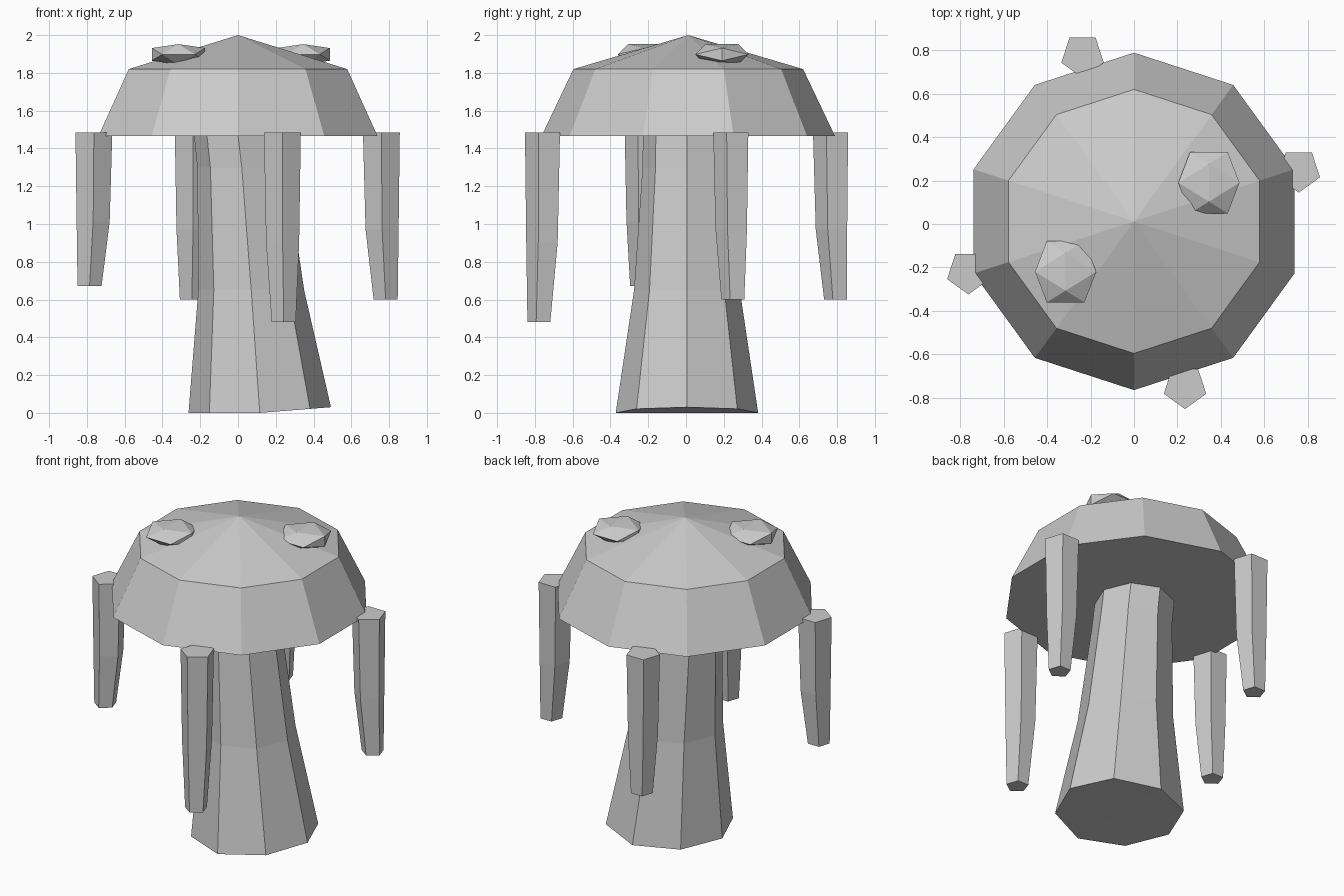
import bpy, bmesh
from math import cos, sin, pi, sqrt

default = bpy.data.objects.get("Cube")
if default:
    bpy.data.objects.remove(default)

GREY = (0.6, 0.6, 0.6, 1.0)
grey = bpy.data.materials.new("light_grey")
grey.use_nodes = True
grey.diffuse_color = GREY
grey.node_tree.nodes["Principled BSDF"].inputs["Base Color"].default_value = GREY


def finish(name, bm):
    bmesh.ops.recalc_face_normals(bm, faces=bm.faces)
    mesh = bpy.data.meshes.new(name)
    bm.to_mesh(mesh)
    bm.free()
    mesh.materials.append(grey)
    obj = bpy.data.objects.new(name, mesh)
    bpy.context.collection.objects.link(obj)
    return obj


def loft(name, sides, phase, rings, apex=None, foot_slope=0.0):
    """Skin rings given as (x, y, z, radius), bottom first; close both ends."""
    bm = bmesh.new()
    loops = []
    for i, (x, y, z, r) in enumerate(rings):
        loop = []
        for k in range(sides):
            a = phase + 2 * pi * k / sides
            lift = max(0, r * cos(a)) * foot_slope if i == 0 else 0
            loop.append(bm.verts.new((x + r * cos(a), y + r * sin(a), z + lift)))
        loops.append(loop)
    for low, high in zip(loops, loops[1:]):
        for k in range(sides):
            n = (k + 1) % sides
            bm.faces.new((low[k], low[n], high[n], high[k]))
    bottom = bm.faces.new(loops[0][::-1])
    if foot_slope:
        bmesh.ops.poke(bm, faces=[bottom])
        centre = bm.verts[:][-1]
        centre.co.z = rings[0][2]
    if apex:
        tip = bm.verts.new(apex)
        for k in range(sides):
            bm.faces.new((loops[-1][k], loops[-1][(k + 1) % sides], tip))
    else:
        bm.faces.new(loops[-1])
    return finish(name, bm)


def eye(name, x, y, z):
    """Flattened twenty-sided solid resting with an edge on top."""
    bm = bmesh.new()
    phi = (1 + sqrt(5)) / 2
    wide, flat = 0.087, 0.0335
    for a in (-1, 1):
        for b in (-phi, phi):
            for px, py, pz in ((0, a, b), (a, b, 0), (b, 0, a)):
                bm.verts.new((x + px * wide, y + py * wide, z + pz * flat))
    bmesh.ops.convex_hull(bm, input=bm.verts[:])
    return finish(name, bm)


# Domed cap with a pointed crown
loft("cap", 10, pi / 2,
     [(0, 0.012, 1.465, 0.777), (0, 0.012, 1.82, 0.608)], apex=(0, 0.012, 2))

# Leaning stem that flares at the foot
loft("stem", 8, 0,
     [(0.115, 0.005, 0, 0.377), (0.07, 0.005, 0.65, 0.28),
      (0.02, 0.005, 1.3, 0.235), (0, 0.005, 1.47, 0.233)], foot_slope=0.08)

# Tapered tendrils hanging from the rim
TOP = 1.485
for name, x, y, end in (("back_tendril", -0.237, 0.775, 0.6),
                        ("left_tendril", 0.759, 0.247, 0.6),
                        ("right_tendril", -0.763, -0.222, 0.672),
                        ("front_tendril", 0.235, -0.75, 0.481)):
    bend = TOP - 0.58 * (TOP - end)
    loft(name, 5, -pi / 2,
         [(x * 1.03, y * 1.03, end, 0.067), (x * 1.005, y * 1.005, bend, 0.092),
          (x, y, TOP, 0.1025)])

# Faceted eyes on the crown
eye("right_eye", -0.315, -0.22, 1.898)
eye("left_eye", 0.345, 0.19, 1.898)
